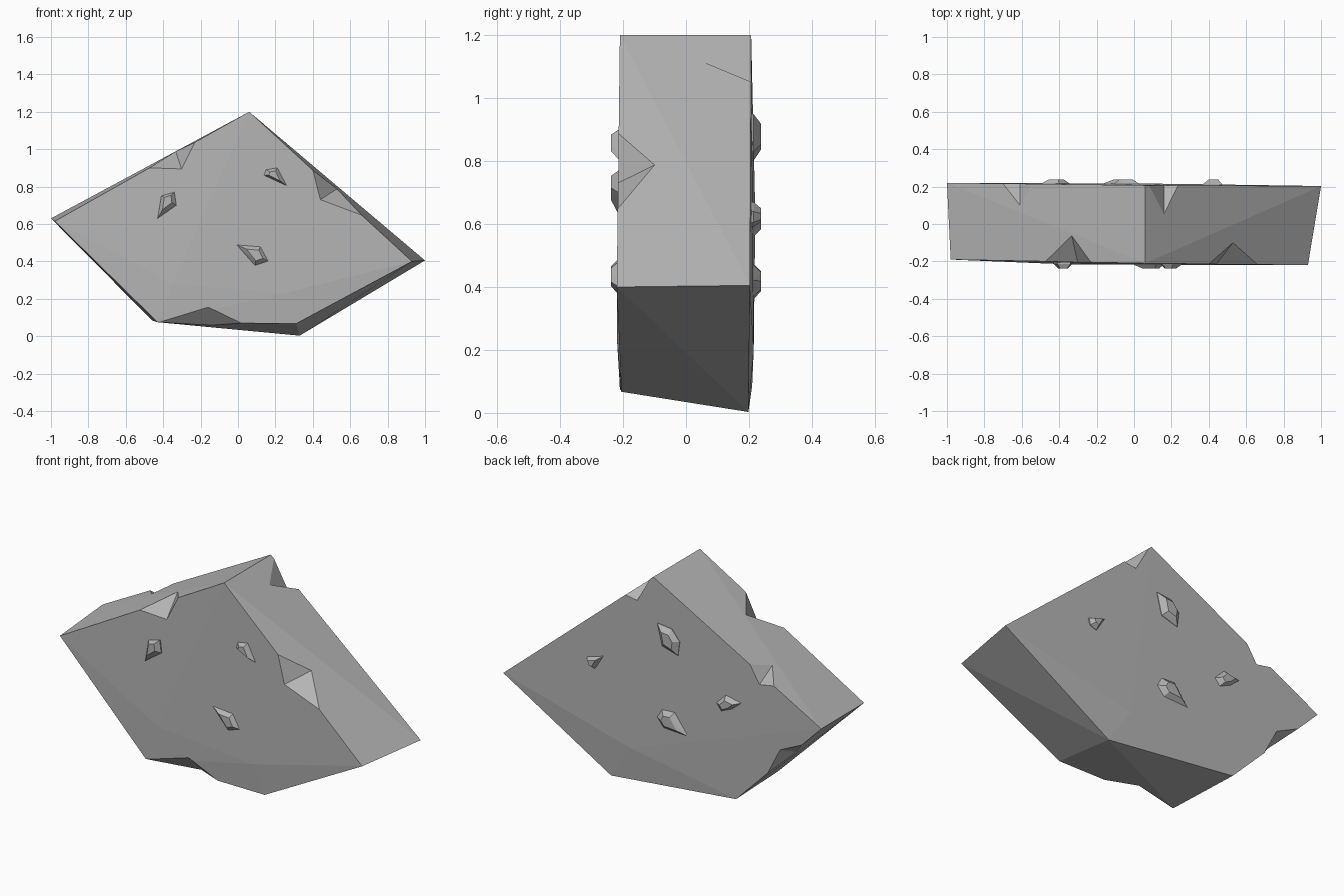
import bpy, bmesh
from mathutils import Vector

cube = bpy.data.objects.get("Cube")
if cube:
    bpy.data.objects.remove(cube, do_unlink=True)

# Stone colour
stone = bpy.data.materials.new("grey_stone")
stone.use_nodes = True
GREY = (0.46, 0.46, 0.46, 1)
stone.diffuse_color = GREY
stone.node_tree.nodes["Principled BSDF"].inputs["Base Color"].default_value = GREY


def hull(name, points):
    """Flat-faced convex solid around the points."""
    bm = bmesh.new()
    for p in points:
        bm.verts.new(p)
    res = bmesh.ops.convex_hull(bm, input=bm.verts)
    loose = [v for v in bm.verts if not v.link_faces]
    bmesh.ops.delete(bm, geom=loose, context='VERTS')
    bmesh.ops.recalc_face_normals(bm, faces=bm.faces)
    mesh = bpy.data.meshes.new(name)
    bm.to_mesh(mesh)
    bm.free()
    mesh.materials.append(stone)
    obj = bpy.data.objects.new(name, mesh)
    bpy.context.collection.objects.link(obj)
    return obj


# Slab: five corners front and back, plus slight swells on the broad faces
front = [(-.98, -.19, .615), (.06, -.21, 1.2), (.93, -.22, .4),
         (.31, -.205, .067), (-.43, -.21, .075)]
back = [(-1, .22, .63), (.06, .207, 1.2), (1, .203, .405),
        (.33, .198, .003), (-.46, .21, .085)]
swells = [(.25, -.219, .23), (-.35, -.216, .28), (.2, .215, .2)]
slab = hull("rock_slab", front + back + swells)


def chip(name, a1, a2, b, c):
    """Knock a notch out of an edge: a1, a2 on the edge, b and c on the two faces."""
    a1, a2, b, c = map(Vector, (a1, a2, b, c))
    mid = (b + c) / 2
    edge = (a1 + a2) / 2
    cutter = hull(name, [a1 + (a1 - mid) * .15, a2 + (a2 - mid) * .15,
                         b + (b - c) * .2, c + (c - b) * .2,
                         edge + (edge - mid)])
    cutter.hide_render = True
    cutter.hide_viewport = True
    cutter.display_type = 'WIRE'
    mod = slab.modifiers.new(name, 'BOOLEAN')
    mod.operation = 'DIFFERENCE'
    mod.solver = 'EXACT'
    mod.object = cutter
    return cutter


cutters = [
    chip("front_upper_chip", (-.47, -.2, .9), (-.23, -.207, 1.035),
         (-.3, -.212, .89), (-.33, -.075, .98)),
    chip("front_side_chip", (.4, -.214, .888), (.66, -.217, .648),
         (.44, -.216, .73), (.525, -.105, .785)),
    chip("front_lower_chip", (-.42, -.21, .075), (.02, -.208, .07),
         (-.16, -.214, .155), (-.14, -.13, .062)),
    chip("back_upper_chip", (-.55, .214, .872), (-.7, .216, .791),
         (-.61, .215, .775), (-.61, .1, .84)),
    chip("back_peak_chip", (.08, .207, 1.183), (.235, .206, 1.052),
         (.16, .209, 1.04), (.16, .06, 1.112)),
    chip("back_lower_chip", (-.88, .218, .507), (-.66, .214, .287),
         (-.74, .215, .44), (-.77, .09, .388)),
]

# Bake the notches into the slab and drop the cutters
bpy.context.view_layer.update()
carved = bpy.data.meshes.new_from_object(
    slab.evaluated_get(bpy.context.evaluated_depsgraph_get()))
slab.modifiers.clear()
slab.data = carved
for cutter in cutters:
    bpy.data.objects.remove(cutter, do_unlink=True)


def pebble(name, outline, side, shift):
    """Raised facet: an outline in the face with a smaller, offset crown."""
    n = len(outline)
    cx = sum(p[0] for p in outline) / n + shift[0]
    cz = sum(p[1] for p in outline) / n + shift[1]
    base = [(x, side * .19, z) for x, z in outline]
    rim = [(x, side * .214, z) for x, z in outline]
    crown = [(cx + (x - cx) * .5, side * .238, cz + (z - cz) * .55) for x, z in outline]
    hull(name, base + rim + crown)


# Pebbles on the front (-1) and back (+1) faces
pebble("front_left_pebble", [(-.43, .63), (-.41, .75), (-.34, .77), (-.33, .7)], -1, (0, .02))
pebble("front_right_pebble", [(.14, .86), (.15, .89), (.21, .9), (.26, .805)], -1, (0, 0))
pebble("front_low_pebble", [(-.01, .49), (.12, .48), (.165, .4), (.09, .375)], -1, (.01, 0))
pebble("back_high_pebble",
       [(.03, .95), (-.06, .94), (-.11, .88), (-.1, .8), (0, .83)], 1, (0, 0))
pebble("back_small_pebble", [(.47, .64), (.37, .67), (.42, .59), (.46, .605)], 1, (0, 0))
pebble("back_side_pebble",
       [(-.34, .6), (-.4, .66), (-.5, .64), (-.44, .59), (-.37, .56)], 1, (0, 0))
pebble("back_low_pebble",
       [(.03, .42), (0, .47), (-.08, .475), (-.17, .36), (-.01, .37)], 1, (0, 0))
